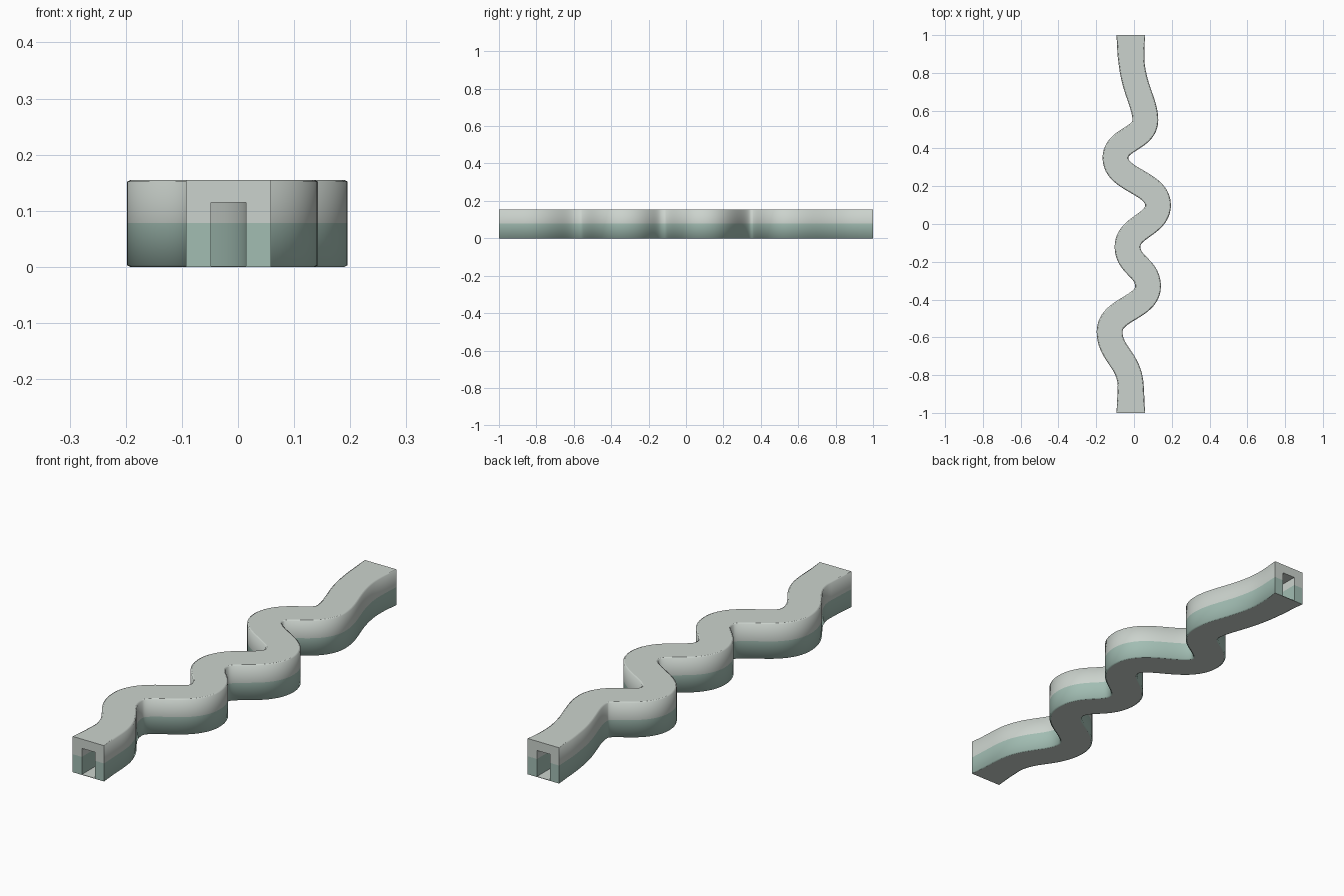
import bpy, bmesh
from mathutils import Vector
from mathutils.geometry import interpolate_bezier

if "Cube" in bpy.data.objects:
    bpy.data.objects.remove(bpy.data.objects["Cube"])

H, MID = 0.155, 0.078          # wall height, colour split height
TW, TH, FLOOR = 0.031, 0.115, 0.002   # tunnel half width, height, floor


def material(name, rgb):
    m = bpy.data.materials.new(name)
    m.diffuse_color = (*rgb, 1)
    m.use_nodes = True
    m.node_tree.nodes["Principled BSDF"].inputs["Base Color"].default_value = m.diffuse_color
    return m


pale = material("pale_grey", (0.60, 0.65, 0.61))
teal = material("soft_teal", (0.36, 0.51, 0.45))

# Centre line: straight ends joined by alternating bends (x, y, handle before, handle after)
bends = [(-0.017, -0.87, 0, 0.15), (-0.129, -0.57, 0.12, 0.12),
         (0.074, -0.33, 0.115, 0.10), (-0.034, -0.12, 0.10, 0.105),
         (0.127, 0.10, 0.105, 0.12), (-0.098, 0.35, 0.12, 0.10),
         (0.060, 0.55, 0.10, 0.10), (-0.017, 0.93, 0.20, 0)]
path = [Vector((-0.017, y)) for y in (-1, -0.985, -0.93)]
for a, b in zip(bends, bends[1:]):
    pts = interpolate_bezier(Vector((a[0], a[1])), Vector((a[0], a[1] + a[3])),
                             Vector((b[0], b[1] - b[2])), Vector((b[0], b[1])), 25)
    path += [Vector((p[0], p[1])) for p in pts[:-1]]
path += [Vector((-0.017, y)) for y in (0.93, 0.985, 1)]


def section(y):
    """Outer loop (10 points) then tunnel loop (6 points), narrowing away from the ends."""
    t = min(1, (1 - abs(y)) / 0.15)
    w = 0.0755 - 0.007 * t
    c = 0.0005 + 0.0055 * min(1, (1 - abs(y)) / 0.07)
    right = [(w - c, 0), (w, c / 2), (w, MID), (w, H - c / 2), (w - c, H)]
    outer = right + [(-x, z) for x, z in reversed(right)]
    inner = [(TW, FLOOR), (TW, MID), (TW, TH), (-TW, TH), (-TW, MID), (-TW, FLOOR)]
    return outer + inner


bm = bmesh.new()
rows = []
for i, p in enumerate(path):
    d = (path[min(i + 1, len(path) - 1)] - path[max(i - 1, 0)]).normalized()
    n = Vector((d.y, -d.x))
    rows.append([bm.verts.new((p.x + n.x * x, p.y + n.y * x, z)) for x, z in section(p.y)])


def face(verts, mat, smooth=False):
    f = bm.faces.new(verts)
    f.material_index = mat
    f.smooth = smooth


# Outer shell and tunnel lining, teal on the lower half of the walls
for a, b in zip(rows, rows[1:]):
    for i in range(10):
        j = (i + 1) % 10
        face((a[i], a[j], b[j], b[i]), 1 if i in (0, 1, 7, 8) else 0, i not in (4, 9))
    for i in range(6):
        j = 10 + (i + 1) % 6
        face((a[10 + i], b[10 + i], b[j], a[j]), 1 if i in (0, 4) else 0, True)

# End caps around the tunnel mouth
caps = [((0, 1, 2, 11, 10), 1), ((7, 8, 9, 15, 14), 1), ((9, 0, 10, 15), 1),
        ((2, 3, 4, 12, 11), 0), ((4, 5, 13, 12), 0), ((5, 6, 7, 14, 13), 0)]
for ids, mat in caps:
    face([rows[0][i] for i in reversed(ids)], mat)
    face([rows[-1][i] for i in ids], mat)

bmesh.ops.recalc_face_normals(bm, faces=bm.faces)

# Crisp borders on the top, bottom, tunnel corners and ends
sharp_cols = (0, 4, 5, 9, 10, 12, 13, 15)
col = {v: i for r in rows for i, v in enumerate(r)}
ends = set(rows[0]) | set(rows[-1])
for e in bm.edges:
    u, v = e.verts
    along = col[u] == col[v] and col[u] in sharp_cols
    e.smooth = not (along or (u in ends and v in ends))

mesh = bpy.data.meshes.new("winding_tunnel")
bm.to_mesh(mesh)
bm.free()
mesh.materials.append(pale)
mesh.materials.append(teal)
bpy.context.collection.objects.link(bpy.data.objects.new("winding_tunnel", mesh))
